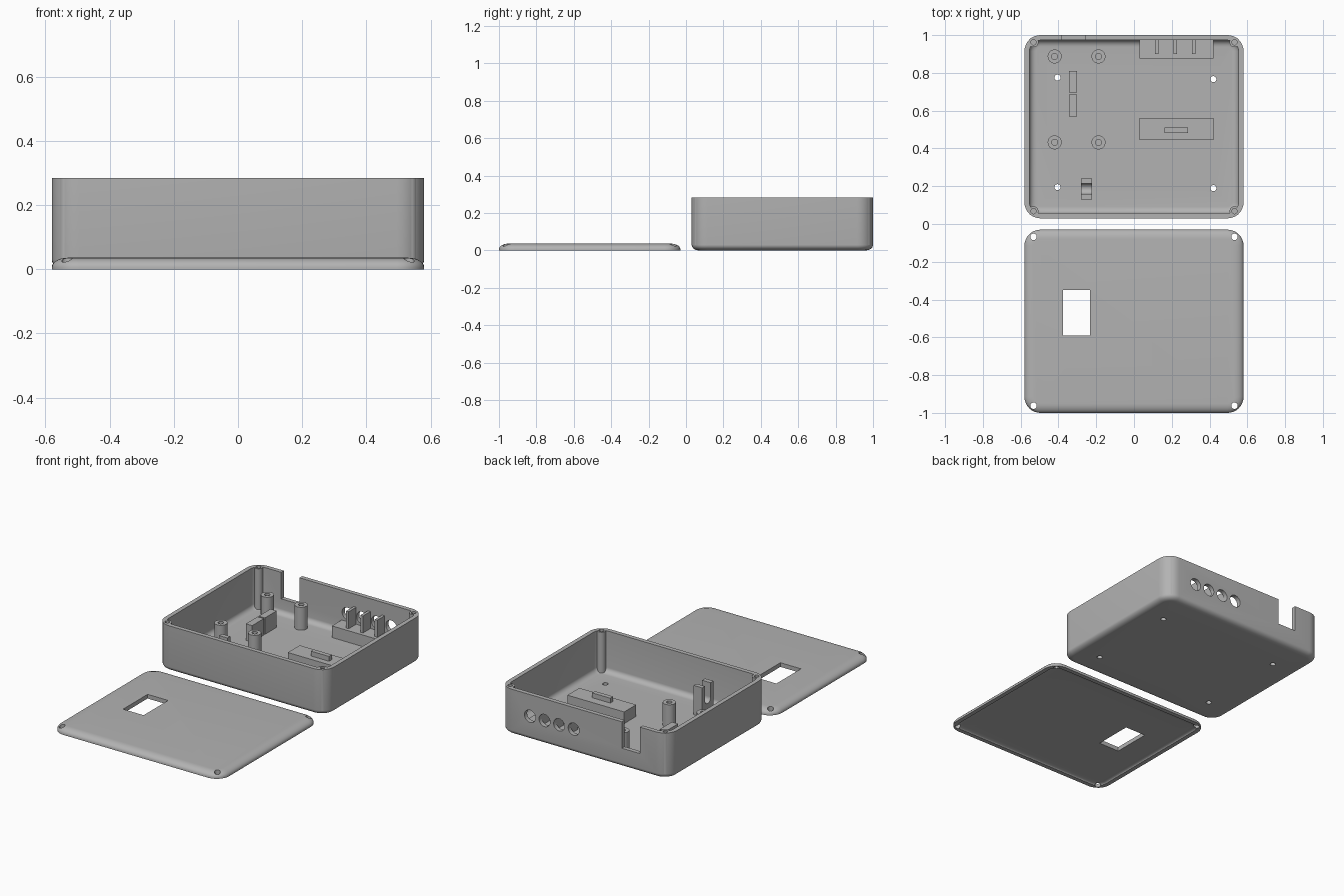
import bpy
import bmesh
from math import sin, cos, pi
from mathutils import Matrix, Vector

if "Cube" in bpy.data.objects:
    bpy.data.objects.remove(bpy.data.objects["Cube"])

grey = bpy.data.materials.new("plain grey")
grey.use_nodes = True
grey.diffuse_color = (0.45, 0.45, 0.45, 1)
grey.node_tree.nodes["Principled BSDF"].inputs["Base Color"].default_value = grey.diffuse_color

HX, HY, CY, R, WALL = 0.58, 0.485, 0.515, 0.085, 0.027
HEIGHT, FLOOR = 0.284, 0.028


def finish(bm, name):
    bmesh.ops.recalc_face_normals(bm, faces=bm.faces)
    mesh = bpy.data.meshes.new(name)
    bm.to_mesh(mesh)
    bm.free()
    mesh.materials.append(grey)
    obj = bpy.data.objects.new(name, mesh)
    bpy.context.collection.objects.link(obj)
    return obj


def activate(obj):
    bpy.ops.object.select_all(action="DESELECT")
    obj.select_set(True)
    bpy.context.view_layer.objects.active = obj


def smooth(obj):
    activate(obj)
    bpy.ops.object.shade_smooth_by_angle(angle=0.6)


def add_box(bm, x0, x1, y0, y1, z0, z1):
    mat = Matrix.LocRotScale(Vector((x0 + x1, y0 + y1, z0 + z1)) / 2, None,
                             Vector((x1 - x0, y1 - y0, z1 - z0)))
    bmesh.ops.create_cube(bm, size=1, matrix=mat)


def add_rod(bm, centre, radius, length, axis="Z"):
    rot = {"Z": Matrix(), "Y": Matrix.Rotation(pi / 2, 4, "X"),
           "X": Matrix.Rotation(pi / 2, 4, "Y")}[axis]
    bmesh.ops.create_cone(bm, cap_ends=True, segments=32, radius1=radius, radius2=radius,
                          depth=length, matrix=Matrix.Translation(centre) @ rot)


def box(name, *bounds):
    bm = bmesh.new()
    add_box(bm, *bounds)
    return finish(bm, name)


def loft(bm, loops):
    """Skin a stack of equal point loops and cap both ends."""
    rings = [[bm.verts.new(p) for p in loop] for loop in loops]
    n = len(rings[0])
    for a, b in zip(rings, rings[1:]):
        for i in range(n):
            j = (i + 1) % n
            bm.faces.new((a[i], a[j], b[j], b[i]))
    bm.faces.new(rings[0])
    bm.faces.new(rings[-1])


def rounded_loop(cy, inset, z, steps=8):
    r = R - inset
    pts = []
    for q, (sx, sy) in enumerate([(1, 1), (-1, 1), (-1, -1), (1, -1)]):
        for k in range(steps + 1):
            a = (q + k / steps) * pi / 2
            pts.append((sx * (HX - R) + r * cos(a), cy + sy * (HY - R) + r * sin(a), z))
    return pts


def fillet(inset, z, width, height, steps=7):
    """Quarter ellipse from the flat floor out to the upright wall."""
    return [(inset + width * (1 - sin(t)), z + height * (1 - cos(t)))
            for t in (k / steps * pi / 2 for k in range(steps + 1))]


def rounded_body(name, cy, profile):
    bm = bmesh.new()
    loft(bm, [rounded_loop(cy, d, z) for d, z in profile])
    return finish(bm, name)


def cut(obj, bm):
    cutter = finish(bm, "cutter")
    cutter.hide_render = True
    mod = obj.modifiers.new("cut", "BOOLEAN")
    mod.operation, mod.solver, mod.object = "DIFFERENCE", "EXACT", cutter
    activate(obj)
    bpy.ops.object.modifier_apply(modifier=mod.name)
    bpy.data.objects.remove(cutter)


def tube(name, x, y, z0, z1, radius, bore, bore_floor):
    bm = bmesh.new()
    prof = [(radius, z0), (radius, z1), (bore, z1), (bore, bore_floor)]
    loft(bm, [[(x + r * cos(k * pi / 16), y + r * sin(k * pi / 16), z) for k in range(32)]
              for r, z in prof])
    smooth(finish(bm, name))


corners = [(sx * 0.532, sy * 0.447) for sx in (-1, 1) for sy in (-1, 1)]
socket_x = [0.07 + 0.1 * i for i in range(4)]

# Case tray: rounded outside, rim, rounded inside
case = rounded_body("case_tray", CY, fillet(0, 0, 0.04, 0.03)
                    + [(0, HEIGHT), (WALL, HEIGHT)]
                    + fillet(WALL, FLOOR, 0.035, 0.03)[::-1])
bm = bmesh.new()
add_box(bm, -0.385, -0.26, 0.95, 1.05, 0.12, 0.4)          # cable notch
for x in socket_x:                                          # round sockets
    add_rod(bm, (x, 1, 0.15), 0.038, 0.12, "Y")
for x, ys in ((-0.405, (0.195, 0.775)), (0.42, (0.19, 0.767))):
    for y in ys:                                            # floor screw holes
        add_rod(bm, (x, y, 0), 0.016, 0.15)
for x, y in corners:                                        # corner screw bores
    add_rod(bm, (x, CY + y, 0.25), 0.014, 0.3)
cut(case, bm)
smooth(case)

# Corner screw posts
for i, (x, y) in enumerate(corners):
    tube(f"corner_post_{i + 1}", x, CY + y, 0.029, HEIGHT - 0.001, 0.026, 0.014, 0.1)

# Circuit board standoffs
for i, (x, y) in enumerate([(x, y) for x in (-0.42, -0.188) for y in (0.432, 0.887)]):
    tube(f"standoff_{i + 1}", x, y, 0.015, 0.17, 0.037, 0.016, 0.06)

# Socket shelf with dividers
box("socket_shelf", 0.03, 0.42, 0.877, 0.98, 0.015, 0.1)
for i in range(3):
    x = 0.12 + 0.098 * i
    box(f"socket_divider_{i + 1}", x - 0.009, x + 0.009, 0.9, 0.98, 0.09, 0.205)

# Support block with its ridge
box("support_block", 0.03, 0.42, 0.445, 0.562, 0.015, 0.1)
box("support_ridge", 0.162, 0.287, 0.482, 0.51, 0.09, 0.13)

# Rail pieces between the standoffs
box("front_rail", -0.345, -0.302, 0.57, 0.685, 0.015, 0.13)
box("back_rail", -0.345, -0.302, 0.695, 0.81, 0.015, 0.13)

# Clip with a round-bottomed slot
clip = box("cable_clip", -0.28, -0.222, 0.13, 0.242, 0.015, 0.21)
bm = bmesh.new()
add_rod(bm, (-0.25, 0.187, 0.12), 0.028, 0.2, "X")
cut(clip, bm)
bm = bmesh.new()
add_box(bm, -0.35, -0.15, 0.159, 0.215, 0.12, 0.3)
cut(clip, bm)
smooth(clip)

# Lid: shallow recess below, soft rounded edge above
lid_top = [(d, 0.036 - z) for d, z in fillet(0, 0, 0.05, 0.03)][::-1]
lid_under = [(d, 0.01 - z) for d, z in fillet(WALL, 0, 0.03, 0.01)]
lid = rounded_body("lid", -CY, lid_under + [(0, 0)] + lid_top)
bm = bmesh.new()
add_box(bm, -0.375, -0.234, -0.59, -0.35, -0.1, 0.1)       # display window
for x, y in corners:                                        # screw holes
    add_rod(bm, (x, y - CY, 0), 0.017, 0.2)
cut(lid, bm)
smooth(lid)
